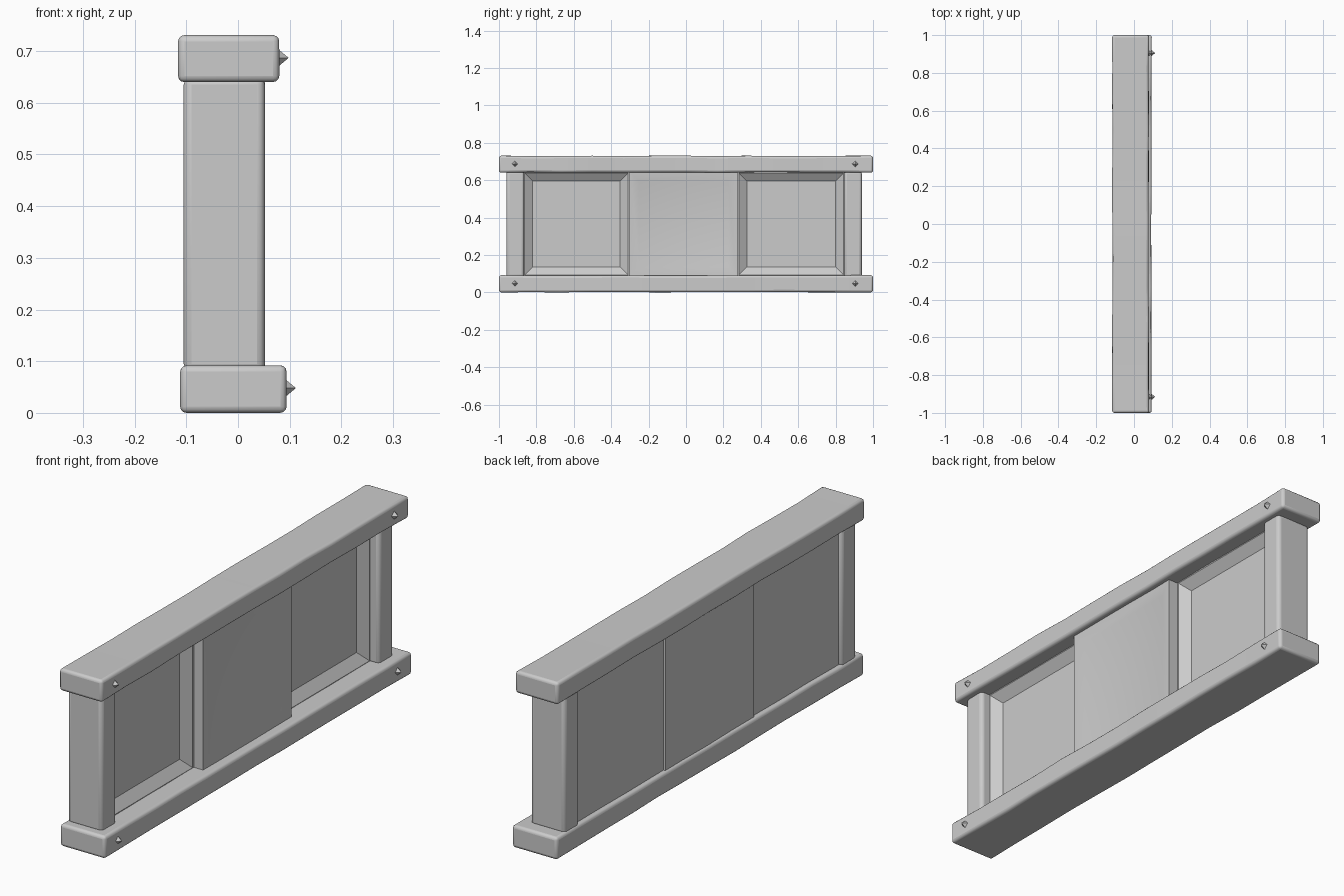
import bpy, bmesh, random
from math import radians
from mathutils import Matrix

if "Cube" in bpy.data.objects:
    bpy.data.objects.remove(bpy.data.objects["Cube"])

random.seed(4)


def finish(bm, name, bevel=0.0):
    bmesh.ops.recalc_face_normals(bm, faces=bm.faces[:])
    me = bpy.data.meshes.new(name)
    bm.to_mesh(me)
    bm.free()
    ob = bpy.data.objects.new(name, me)
    bpy.context.collection.objects.link(ob)
    if bevel:
        m = ob.modifiers.new("Bevel", "BEVEL")
        m.width = bevel
        m.segments = 3
        m.limit_method = 'ANGLE'
        m.angle_limit = radians(40)
    bpy.ops.object.select_all(action='DESELECT')
    ob.select_set(True)
    bpy.context.view_layer.objects.active = ob
    bpy.ops.object.shade_smooth_by_angle(angle=radians(35))
    return ob


def box(x, y, z):
    bm = bmesh.new()
    bmesh.ops.create_cube(bm, size=1)
    for v in bm.verts:
        for i, (a, b) in enumerate((x, y, z)):
            v.co[i] = a if v.co[i] < 0 else b
    return bm


def rail(name, x, z):
    """Long timber with slightly worn edges."""
    bm = box(x, (-1, 1), z)
    edges = [e for e in bm.edges if abs(e.verts[0].co.y - e.verts[1].co.y) > 1]
    bmesh.ops.subdivide_edges(bm, edges=edges, cuts=11, use_grid_fill=True)
    cx, cz = sum(x) / 2, sum(z) / 2
    for v in bm.verts:
        if abs(v.co.y) < 0.99:
            v.co.x -= random.uniform(0, 0.004) * (1 if v.co.x > cx else -1)
            v.co.z -= random.uniform(0, 0.003) * (1 if v.co.z > cz else -1)
    finish(bm, name, 0.012)


def panel(name, x, y, rim, depth):
    """Block with a sloping rim around a sunken flat panel on the +x side."""
    bm = box(x, y, (0.085, 0.645))
    bm.normal_update()
    face = [f for f in bm.faces if f.calc_center_median().x > x[1] - 1e-4]
    bmesh.ops.inset_region(bm, faces=face, thickness=rim * 0.15, use_even_offset=True)
    bmesh.ops.inset_region(bm, faces=face, thickness=rim * 0.85, depth=-depth,
                           use_even_offset=True)
    finish(bm, name)


# Top and bottom rails
rail("bottom_rail", (-0.112, 0.094), (0, 0.092))
rail("top_rail", (-0.116, 0.08), (0.64, 0.731))

# End posts
for name, y in (("front_post", (-0.96, -0.865)), ("back_post", (0.845, 0.94))):
    finish(box((-0.105, 0.052), y, (0.08, 0.65)), name, 0.015)

# Recessed side panels and the raised middle panel
panel("front_panel", (-0.09, 0.01), (-0.87, -0.302), 0.05, 0.03)
panel("middle_panel", (-0.098, 0.052), (-0.302, 0.275), 0.05, 0.01)
panel("back_panel", (-0.09, 0.01), (0.275, 0.85), 0.05, 0.03)

# Pointed studs near the rail ends
for rail_name, x, z in (("bottom", 0.092, 0.048), ("top", 0.078, 0.687)):
    for end, y in (("front", -0.915), ("back", 0.905)):
        bm = bmesh.new()
        bmesh.ops.create_cone(bm, cap_ends=True, segments=4, radius1=0.02,
                              radius2=0, depth=0.024)
        bm.transform(Matrix.Translation((x + 0.008, y, z)) @ Matrix.Rotation(radians(90), 4, 'Y'))
        finish(bm, f"{rail_name}_{end}_stud")
